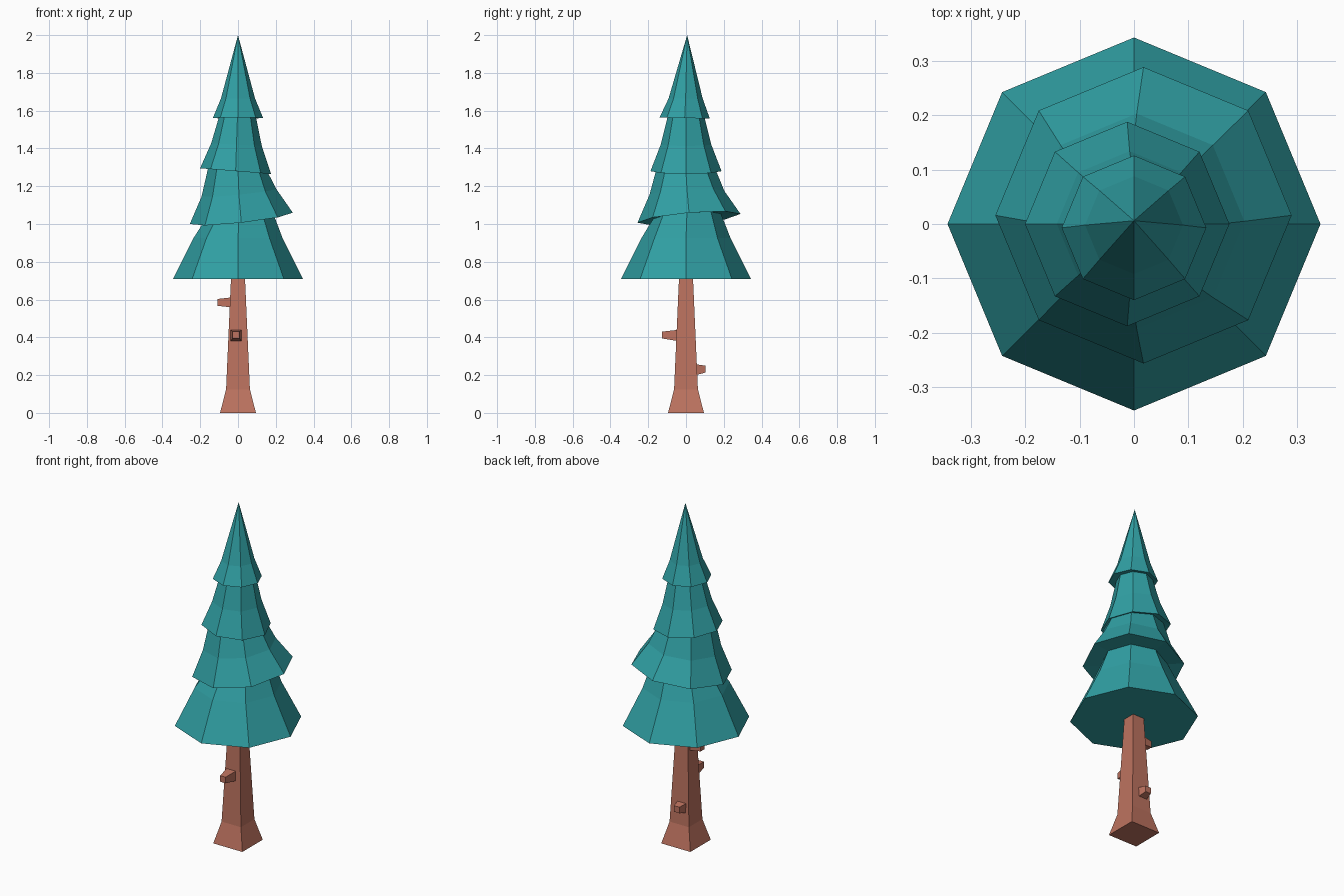
import bpy, bmesh
from math import sin, cos, pi
from mathutils import Vector

if "Cube" in bpy.data.objects:
    bpy.data.objects.remove(bpy.data.objects["Cube"])


def material(name, color):
    m = bpy.data.materials.new(name)
    m.diffuse_color = color
    m.use_nodes = True
    m.node_tree.nodes["Principled BSDF"].inputs["Base Color"].default_value = m.diffuse_color
    return m


def loft(name, rings, mat):
    """Skin a stack of closed rings (a one-point ring makes a tip), capping open ends."""
    bm = bmesh.new()
    vs = [[bm.verts.new(p) for p in r] for r in rings]
    for a, b in zip(vs, vs[1:]):
        n = len(a)
        for i in range(n):
            j = (i + 1) % n
            bm.faces.new((a[i], a[j], b[0]) if len(b) == 1 else (a[i], a[j], b[j], b[i]))
    for r in (vs[0], vs[-1]):
        if len(r) > 2:
            bm.faces.new(r)
    bmesh.ops.recalc_face_normals(bm, faces=bm.faces)
    me = bpy.data.meshes.new(name)
    bm.to_mesh(me)
    bm.free()
    me.materials.append(mat)
    ob = bpy.data.objects.new(name, me)
    bpy.context.collection.objects.link(ob)
    return ob


def octagon(r, z, cx=0, cy=0, tx=0, ty=0):
    """Eight-sided ring, tilted by slopes tx and ty."""
    pts = []
    for i in range(8):
        x, y = r * cos(i * pi / 4), r * sin(i * pi / 4)
        pts.append(Vector((cx + x, cy + y, z + tx * x + ty * y)))
    return pts


def square(center, u, v, h):
    return [center + u * h * a + v * h * b for a, b in ((-1, -1), (1, -1), (1, 1), (-1, 1))]


needles = material("needles", (0.03, 0.35, 0.37, 1))
bark = material("bark", (0.51, 0.17, 0.115, 1))
X, Y, Z = Vector((1, 0, 0)), Vector((0, 1, 0)), Vector((0, 0, 1))

# Square trunk with a flared foot
loft("trunk", [square(Z * z, X, Y, h) for h, z in ((0.095, 0), (0.063, 0.125), (0.037, 0.715))], bark)

# Tapered branch stubs: root, tip, root half-size, tip half-size
stubs = {
    "left_stub": ((-0.03, 0, 0.585), (-0.108, 0, 0.585), 0.027, 0.018, Y),
    "front_stub": ((-0.01, -0.04, 0.41), (-0.01, -0.127, 0.412), 0.03, 0.018, X),
    "back_stub": ((-0.012, 0.045, 0.228), (-0.012, 0.104, 0.232), 0.03, 0.018, X),
}
for name, (root, tip, h0, h1, side) in stubs.items():
    loft(name, [square(Vector(root), side, Z, h0), square(Vector(tip), side, Z, h1)], bark)

# Foliage: each tier has a wide rim, a bend, and a neck under the next tier
rings = [
    octagon(0.343, 0.71), octagon(0.236, 0.925), octagon(0.18, 1.04, 0.005, 0.005, 0.11, 0.08),
    octagon(0.2725, 1.03, 0.0175, 0.016, 0.11, 0.085), octagon(0.198, 1.165, 0.005, 0.005, 0.1, 0.05),
    octagon(0.158, 1.285, 0, 0, -0.08, 0),
    octagon(0.188, 1.28, -0.0125, 0, -0.08, 0), octagon(0.134, 1.42, -0.008, 0, -0.05, 0),
    octagon(0.098, 1.565, -0.003, 0, 0, 0.0),
    octagon(0.133, 1.561, 0, -0.007, 0, -0.02), octagon(0.09, 1.665, 0, -0.002),
    [Vector((0, 0.006, 2.0))],
]
loft("foliage", rings, needles)
